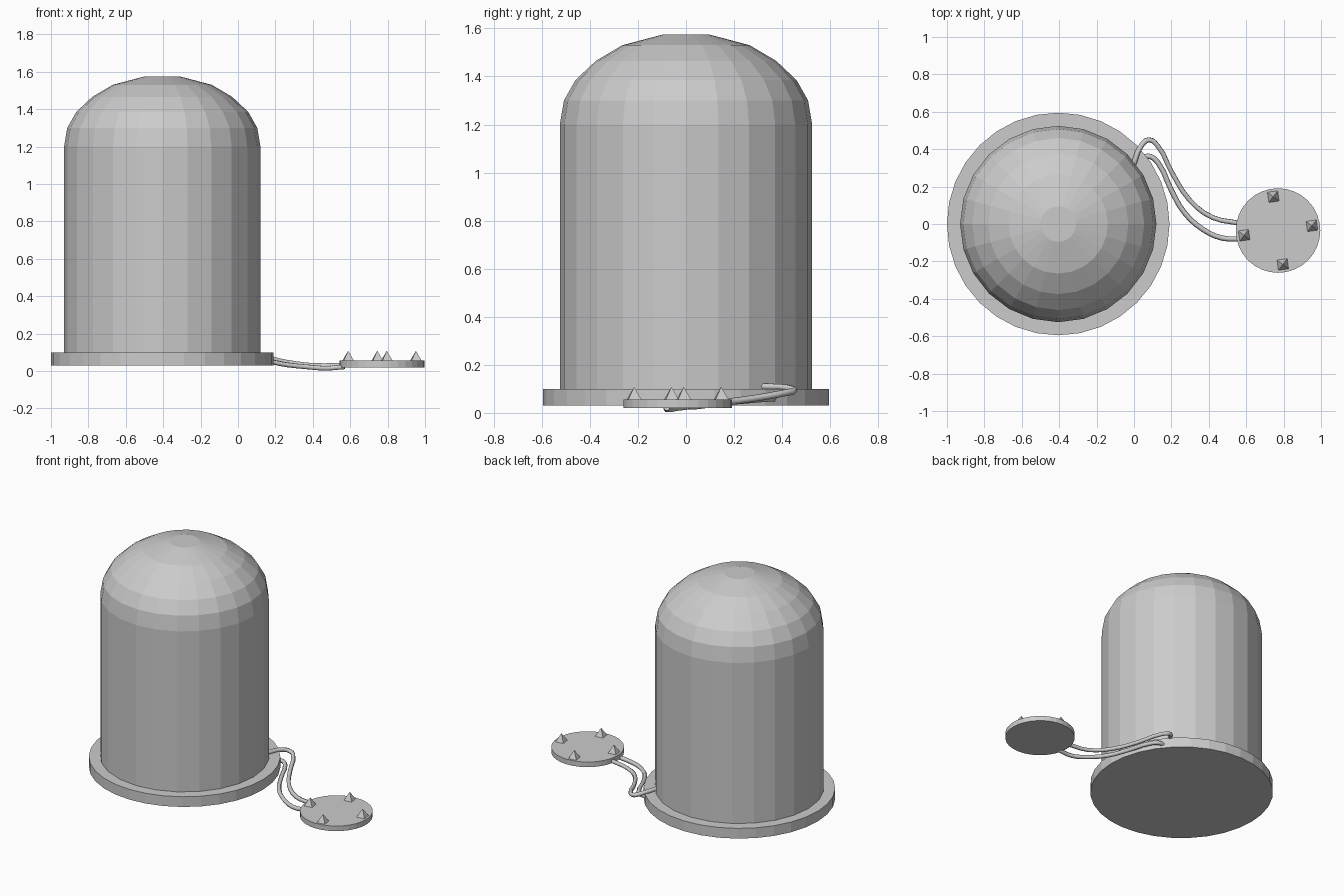
import bpy, bmesh, math
from mathutils import Vector

if "Cube" in bpy.data.objects:
    bpy.data.objects.remove(bpy.data.objects["Cube"])

grey = bpy.data.materials.new("light grey")
grey.diffuse_color = (0.6, 0.6, 0.6, 1)
grey.use_nodes = True
grey.node_tree.nodes["Principled BSDF"].inputs["Base Color"].default_value = grey.diffuse_color


def lathe(name, profile, sides, center):
    """Closed solid of revolution from (radius, z) points, bottom to top."""
    bm = bmesh.new()
    rings = []
    for r, z in profile:
        rings.append([bm.verts.new((center[0] + r * math.cos(2 * math.pi * i / sides),
                                    center[1] + r * math.sin(2 * math.pi * i / sides), z))
                      for i in range(sides)])
    for low, high in zip(rings, rings[1:]):
        for i in range(sides):
            j = (i + 1) % sides
            bm.faces.new((low[i], low[j], high[j], high[i]))
    bm.faces.new(rings[0][::-1])
    bm.faces.new(rings[-1])
    mesh = bpy.data.meshes.new(name)
    bm.to_mesh(mesh)
    bm.free()
    mesh.materials.append(grey)
    obj = bpy.data.objects.new(name, mesh)
    bpy.context.collection.objects.link(obj)
    return obj


def wire(name, points, radius):
    """Round wire running through the given points."""
    curve = bpy.data.curves.new(name, 'CURVE')
    curve.dimensions = '3D'
    curve.bevel_depth = radius
    curve.bevel_resolution = 1
    curve.resolution_u = 3
    curve.use_fill_caps = True
    spline = curve.splines.new('BEZIER')
    spline.bezier_points.add(len(points) - 1)
    for bp, co in zip(spline.bezier_points, points):
        bp.co = co
        bp.handle_left_type = bp.handle_right_type = 'AUTO'
    curve.materials.append(grey)
    obj = bpy.data.objects.new(name, curve)
    bpy.context.collection.objects.link(obj)
    for o in bpy.context.selected_objects:
        o.select_set(False)
    bpy.context.view_layer.objects.active = obj
    obj.select_set(True)
    bpy.ops.object.convert(target='MESH')


body = (-0.405, 0)
plate = Vector((0.77, -0.035))

# Base disc and domed cover
lathe("base_disc", [(0.595, 0.03), (0.595, 0.10)], 32, body)
lathe("dome_cover", [(0.525, 0.09), (0.525, 1.20), (0.508, 1.30), (0.46, 1.385),
                     (0.375, 1.465), (0.265, 1.53), (0.095, 1.575)], 24, body)

# Small plate with four pointed studs
lathe("small_plate", [(0.226, 0.02), (0.226, 0.055)], 32, plate)
for k in range(4):
    a = math.radians(8 + 90 * k)
    pos = plate + 0.183 * Vector((math.cos(a), math.sin(a)))
    bpy.ops.mesh.primitive_cone_add(vertices=4, radius1=0.039, radius2=0, depth=0.053,
                                    location=(pos.x, pos.y, 0.0815),
                                    rotation=(0, 0, math.radians(45 + 8)))
    stud = bpy.context.object
    stud.name = f"stud_{k + 1}"
    stud.data.materials.append(grey)

# Two wires joining the plate to the body
wire("upper_wire", [(-0.005, 0.31, 0.11), (0.04, 0.42, 0.105), (0.08, 0.45, 0.093),
                    (0.125, 0.42, 0.085), (0.2, 0.28, 0.06), (0.3, 0.125, 0.04),
                    (0.42, 0.035, 0.028), (0.56, 0.005, 0.03)], 0.014)
wire("lower_wire", [(0.05, 0.36, 0.06), (0.09, 0.36, 0.06), (0.13, 0.325, 0.058),
                    (0.2, 0.18, 0.045), (0.27, 0.06, 0.032), (0.37, -0.03, 0.022),
                    (0.47, -0.075, 0.015), (0.57, -0.08, 0.022)], 0.014)
